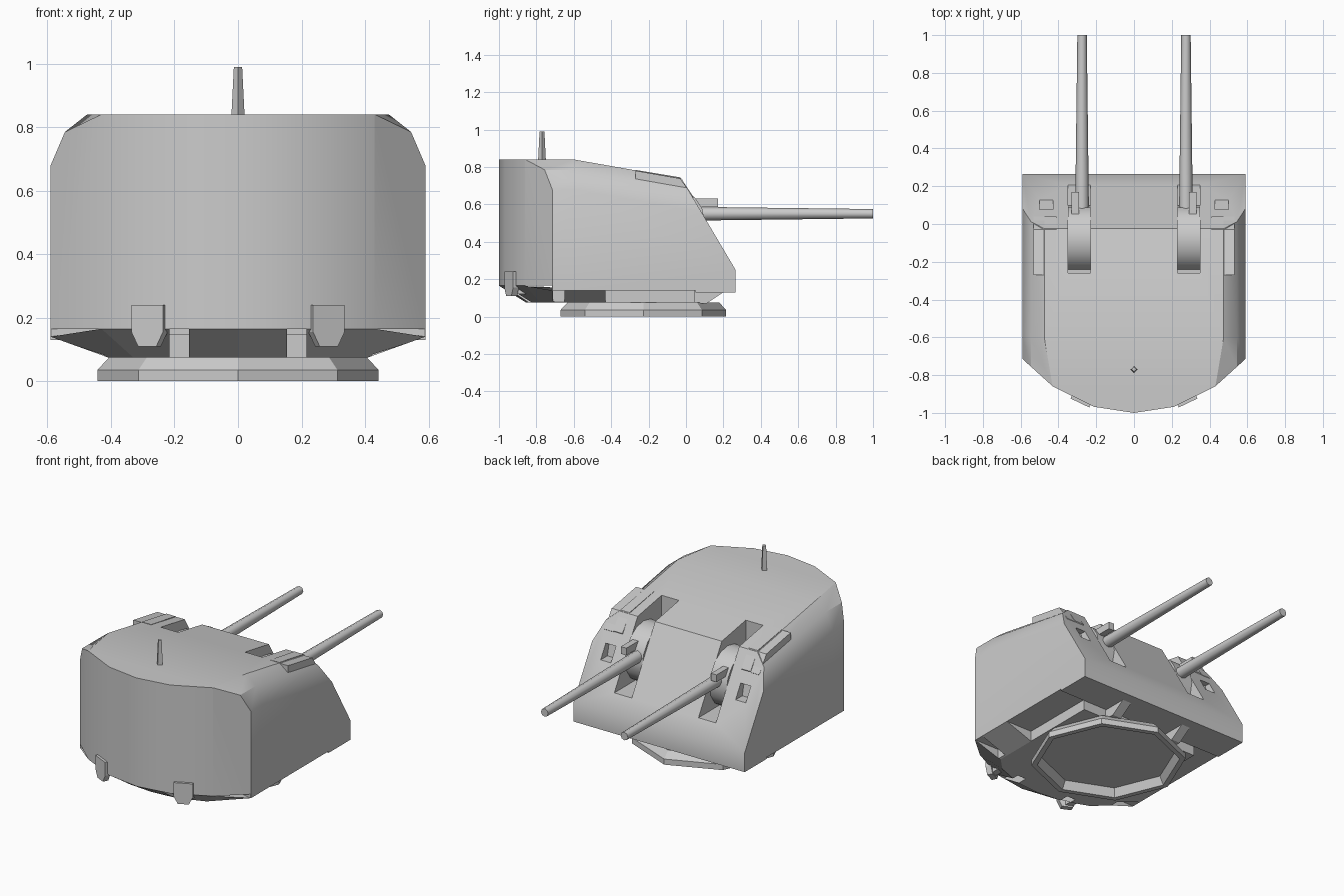
import bpy, bmesh, math
from mathutils import Vector, Matrix

if "Cube" in bpy.data.objects:
    bpy.data.objects.remove(bpy.data.objects["Cube"])


def make(name, bm, smooth=None):
    bmesh.ops.recalc_face_normals(bm, faces=bm.faces[:])
    me = bpy.data.meshes.new(name)
    bm.to_mesh(me)
    bm.free()
    ob = bpy.data.objects.new(name, me)
    bpy.context.collection.objects.link(ob)
    if smooth:
        activate(ob)
        bpy.ops.object.shade_smooth_by_angle(angle=math.radians(smooth))
    return ob


def activate(ob):
    bpy.ops.object.select_all(action='DESELECT')
    ob.select_set(True)
    bpy.context.view_layer.objects.active = ob


def loft(name, rings, smooth=None, matrix=None):
    bm = bmesh.new()
    vs = [[bm.verts.new(p) for p in r] for r in rings]
    n = len(vs[0])
    for a, b in zip(vs, vs[1:]):
        for i in range(n):
            j = (i + 1) % n
            bm.faces.new((a[i], a[j], b[j], b[i]))
    bm.faces.new(vs[0])
    bm.faces.new(vs[-1])
    if matrix:
        bm.transform(matrix)
    return make(name, bm, smooth)


def prism(name, x0, x1, yz, smooth=None):
    return loft(name, [[(x, y, z) for y, z in yz] for x in (x0, x1)], smooth)


def box(name, x0, x1, y0, y1, z0, z1):
    return prism(name, x0, x1, [(y0, z0), (y1, z0), (y1, z1), (y0, z1)])


def disc(r, n, z, y=0):
    return [(r * math.cos(2 * math.pi * i / n), y + r * math.sin(2 * math.pi * i / n), z)
            for i in range(n)]


def cut(ob, cutter):
    m = ob.modifiers.new("cut", 'BOOLEAN')
    m.operation, m.solver, m.object = 'DIFFERENCE', 'EXACT', cutter
    activate(ob)
    bpy.ops.object.modifier_apply(modifier=m.name)
    bpy.data.objects.remove(cutter)


# Gunhouse: rounded cross-section swept along y, then trimmed by planes
bm = bmesh.new()
rings = []
for y, drop, top in ((-1.1, 0, 0.39), (-0.6, 0, 0.475), (0.35, 0.167, 0.475)):
    pts = [(0.59, 0.14), (0.59, 0.68 - drop), (0.545, 0.785 - drop), (top, 0.84 - drop)]
    pts += [(-x, z) for x, z in reversed(pts)]
    rings.append([bm.verts.new((x, y, z)) for x, z in pts])
for a, b in zip(rings, rings[1:]):
    for i in range(8):
        bm.faces.new((a[i], a[(i + 1) % 8], b[(i + 1) % 8], b[i]))
bm.faces.new(rings[0])
bm.faces.new(rings[-1])
nose = [(0, -1.0), (0.21, -0.968), (0.43, -0.86), (0.59, -0.715)]
planes = [((0, 0.265, 0.2), (0, 1, 0)), ((0, -0.025, 0.74), (0, 0.49, 0.29))]
for (xa, ya), (xb, yb) in zip(nose, nose[1:]):
    for s in (1, -1):
        planes.append(((s * xa, ya, 0), (s * (yb - ya), xa - xb, 0)))
for co, no in planes:
    res = bmesh.ops.bisect_plane(bm, geom=bm.verts[:] + bm.edges[:] + bm.faces[:],
                                 plane_co=co, plane_no=Vector(no).normalized(), clear_outer=True)
    edges = [g for g in res['geom_cut'] if isinstance(g, bmesh.types.BMEdge)]
    bmesh.ops.contextual_create(bm, geom=edges)
body = make("gunhouse", bm, 32)

# Raised underside below the nose; gun slots and sight windows in the face
cut(body, box("nose_cutter", -0.7, 0.7, -1.2, -0.716, 0.0, 0.165))
for s in (1, -1):
    cut(body, prism("slot_cutter", s * 0.23, s * 0.35,
                    [(-0.26, 0.95), (-0.26, 0.62), (-0.1, 0.35), (0.197, 0.35), (0.4, 0.35), (0.4, 0.95)]))
    cut(body, prism("window_cutter", s * 0.43, s * 0.5,
                    [(0.06, 0.485), (0.3, 0.485), (0.3, 0.57), (0.04, 0.57)]))

# Tapered skirt under the rounded nose, with notches
full = [(-x, y) for x, y in reversed(nose[1:])] + nose
outer = [(-0.59, -0.43)] + full + [(0.59, -0.43)]
low = [(-0.41, -0.43), (-0.41, -0.7), (-0.33, -0.78), (-0.17, -0.84), (0, -0.855),
       (0.17, -0.84), (0.33, -0.78), (0.41, -0.7), (0.41, -0.43)]
skirt = loft("skirt", [[(x, y, 0.165 if y < -0.72 else 0.14) for x, y in outer],
                       [(x, y, 0.075) for x, y in low]])
for s in (1, -1):
    cut(skirt, box("notch_cutter", s * 0.155, s * 0.215, -1.1, -0.78, 0.02, 0.164))
    cut(skirt, box("notch_cutter", s * 0.42, s * 0.7, -0.71, -0.65, 0.02, 0.164))

# Flat floor pan carrying the rest of the underside, and the rear lip
box("floor_pan", -0.41, 0.41, -0.43, 0.045, 0.075, 0.14)
box("rear_lip", -0.59, 0.59, 0.05, 0.265, 0.13, 0.14)

# Octagonal roller ring with hollow underside
cy, n = -0.228, 8
loft("base_ring", [disc(0.385, n, 0.05, cy), disc(0.41, n, 0, cy), disc(0.443, n, 0, cy),
                   disc(0.443, n, 0.035, cy), disc(0.405, n, 0.076, cy)], 30)

# Mast on the roof
loft("mast", [disc(0.021, 4, 0.83, -0.77), disc(0.013, 4, 0.99, -0.77)])

for s in (1, -1):
    # Rear support arms
    prism("support_arm", s * 0.19, s * 0.25, [(0, 0.14), (0.2, 0.14), (0.2, 0.13), (0.11, 0.07), (0, 0.07)])

    # Front brackets lying on the angled facet
    shape = [(-0.055, 0.24), (0.055, 0.24), (0.055, 0.155), (0.032, 0.11), (-0.032, 0.11), (-0.055, 0.155)]
    m = Matrix.Translation((s * 0.28, -0.935, 0)) @ Matrix.Rotation(s * math.radians(25.5), 4, 'Z')
    loft("front_bracket", [[(x, y, z) for x, z in shape] for y in (-0.014, 0.02)], matrix=m)
    box("bracket_bar", s * 0.26, s * 0.3, -0.93, -0.76, 0.12, 0.16)

    # Rounded mantlet filling the slot, and barrel
    arc = [(-0.08 + 0.18 * math.cos(t * math.pi / 8), 0.51 + 0.18 * math.sin(t * math.pi / 8))
           for t in range(16)]
    prism("mantlet", s * 0.231, s * 0.349, arc, 30)
    m = Matrix.Translation((s * 0.275, 0, 0.55)) @ Matrix.Rotation(-math.pi / 2, 4, 'X')
    loft("barrel", [disc(0.037, 8, -0.02), disc(0.036, 8, 0.1), disc(0.025, 8, 1.0)], 50, m)
    box("recoil_guide", s * 0.292, s * 0.33, -0.03, 0.17, 0.585, 0.63)

    # Sight hoods: slabs level with the roof, overhanging the rounded corner
    prism("sight_hood_inner", s * 0.41, s * 0.473,
          [(-0.27, 0.784), (-0.03, 0.744), (0.04, 0.64), (0.015, 0.6), (-0.27, 0.7)])
    prism("sight_hood_outer", s * 0.473, s * 0.533,
          [(-0.27, 0.78), (-0.03, 0.738), (0.04, 0.635), (0.015, 0.6), (-0.27, 0.65)])
